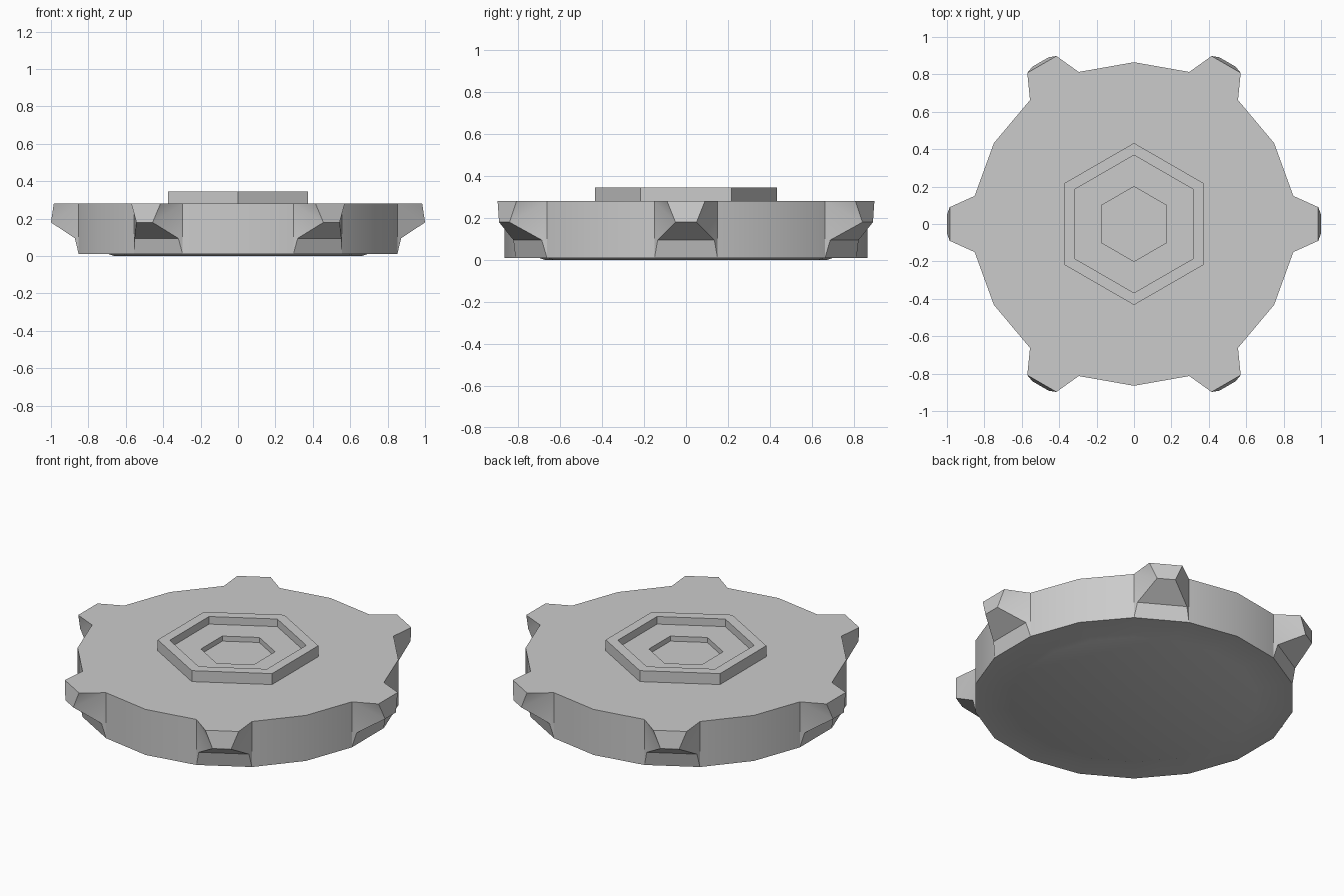
import bpy, bmesh, math
from mathutils import Matrix, Vector

cube = bpy.data.objects.get("Cube")
if cube:
    bpy.data.objects.remove(cube)

SIDES = 18
RADIUS = 0.865
TOP, BASE = 0.28, 0.01

grey = bpy.data.materials.new("plain grey")
grey.use_nodes = True
grey.diffuse_color = (0.6, 0.6, 0.6, 1)
grey.node_tree.nodes["Principled BSDF"].inputs["Base Color"].default_value = (0.6, 0.6, 0.6, 1)

bm = bmesh.new()


def ring(count, radius, z, start):
    """Loop of vertices, counter-clockwise from a start angle in degrees."""
    angles = [math.radians(start + 360 * i / count) for i in range(count)]
    return [bm.verts.new((radius * math.cos(a), radius * math.sin(a), z)) for a in angles]


def bridge(lower, upper):
    n = len(lower)
    for i in range(n):
        j = (i + 1) % n
        bm.faces.new((lower[i], lower[j], upper[j], upper[i]))


def add_tooth(angle, t0, t1, b0, b1):
    """Wedge-shaped tooth on one rim edge; returns its two top corners."""
    turn = Matrix.Rotation(angle, 3, "Z")

    def pair(x, y, z):
        return [bm.verts.new(turn @ Vector((x, s * y, z))) for s in (-1, 1)]

    a0, a1 = pair(0.985, 0.09, TOP)
    n0, n1 = pair(1.0, 0.05, 0.18)
    c0, c1 = pair(0.872, 0.135, 0.095)
    for face in ((a0, n0, n1, a1), (n0, c0, c1, n1), (c0, b0, b1, c1),
                 (t0, c0, n0), (t0, n0, a0), (t1, n1, c1), (t1, a1, n1),
                 (t0, b0, c0), (t1, c1, b1)):
        bm.faces.new(face)
    return [a0, a1]


# Rim: plain wall panels, with a tooth on every third edge
top = ring(SIDES, RADIUS, TOP, -90)
base = ring(SIDES, RADIUS, BASE, -90)
halves = ([], [])
for i in range(SIDES):
    j = (i + 1) % SIDES
    outline = halves[i // (SIDES // 2)]
    outline.append(top[i])
    middle = -80 + 20 * i
    if middle % 60 == 0:
        outline += add_tooth(math.radians(middle), top[i], top[j], base[i], base[j])
    else:
        bm.faces.new((base[i], base[j], top[j], top[i]))

# Hexagonal boss with a stepped recess
steps = [(0.433, TOP), (0.433, 0.345), (0.368, 0.345), (0.368, 0.30), (0.2, 0.30), (0.2, 0.27)]
hexes = [ring(6, r, z, -90) for r, z in steps]
for lower, upper in zip(hexes, hexes[1:]):
    bridge(lower, upper)
bm.faces.new(hexes[-1])

# Top deck in two halves around the boss
foot = hexes[0]
bm.faces.new(halves[0] + [top[SIDES // 2]] + foot[3::-1])
bm.faces.new(halves[1] + [top[0], foot[0]] + foot[:2:-1])

# Underside with a shallow raised pad
pad_edge = ring(SIDES, 0.70, BASE, -90)
pad = ring(SIDES, 0.67, 0, -90)
bridge(pad_edge, base)
bridge(pad, pad_edge)
bm.faces.new(pad[::-1])

bmesh.ops.recalc_face_normals(bm, faces=bm.faces[:])
mesh = bpy.data.meshes.new("toothed_disc")
bm.to_mesh(mesh)
bm.free()
mesh.materials.append(grey)
disc = bpy.data.objects.new("toothed_disc", mesh)
bpy.context.collection.objects.link(disc)
bpy.context.view_layer.objects.active = disc
disc.select_set(True)
bpy.ops.object.shade_smooth_by_angle(angle=math.radians(25))
